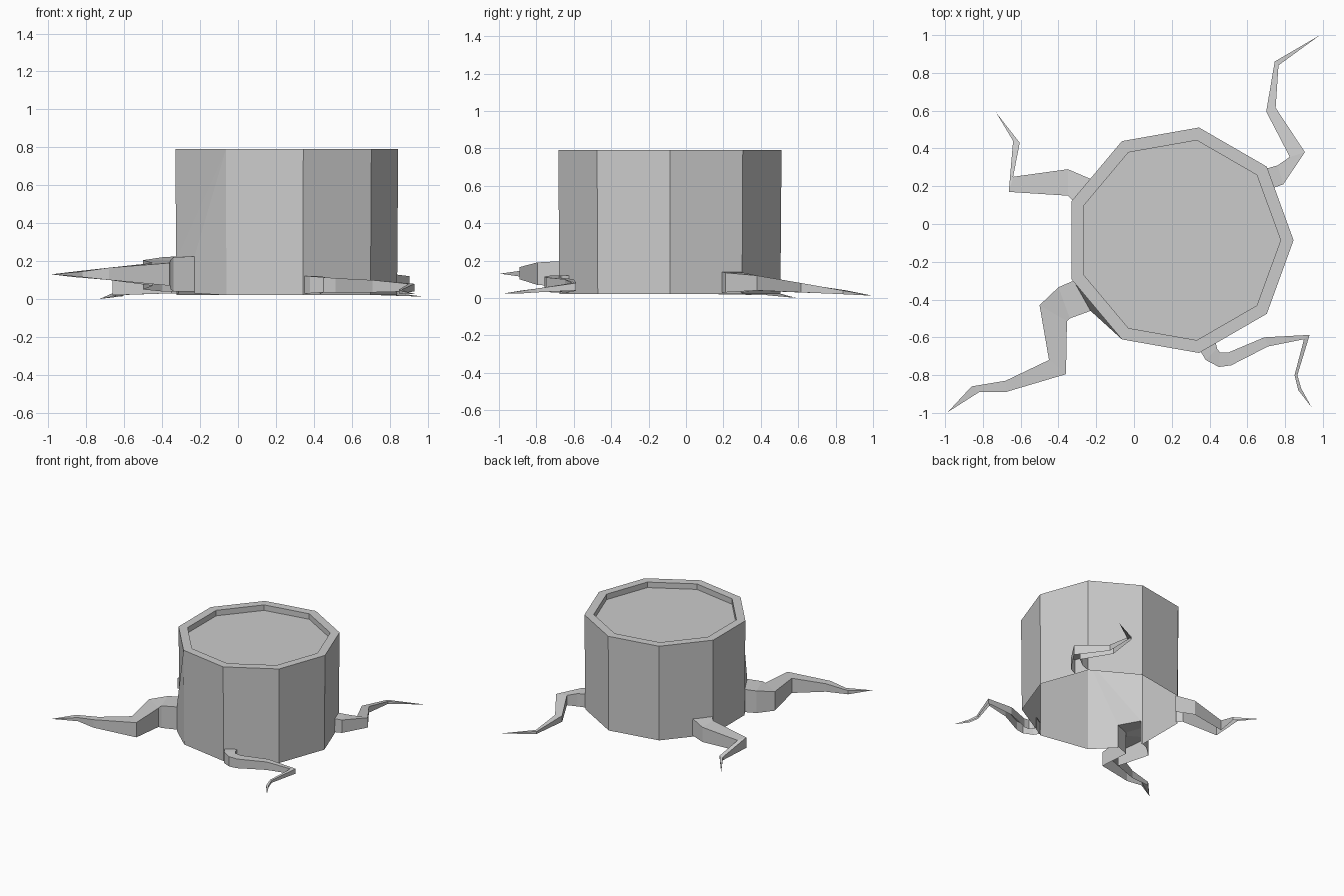
import bpy, bmesh
from math import sin, cos, tau

CX, CY, SIDES = 0.239, -0.086, 9


def finish(bm, name):
    mesh = bpy.data.meshes.new(name)
    bm.to_mesh(mesh)
    bm.free()
    obj = bpy.data.objects.new(name, mesh)
    bpy.context.collection.objects.link(obj)
    return obj


# Nine-sided hollow trunk: wall, rim and recessed cut surface, open below
def trunk():
    bm = bmesh.new()
    rings = []
    for r, z in [(0.60, 0.02), (0.606, 0.79), (0.537, 0.79), (0.537, 0.745)]:
        rings.append([bm.verts.new((CX + r * cos(tau * i / SIDES),
                                    CY + r * sin(tau * i / SIDES), z))
                      for i in range(SIDES)])
    for a, b in zip(rings, rings[1:]):
        for i in range(SIDES):
            j = (i + 1) % SIDES
            bm.faces.new((a[i], a[j], b[j], b[i]))
    bm.faces.new(rings[-1])

    # Cut the wall open where the big front left root joins
    wall = [f for f in bm.faces if rings[0][5] in f.verts and rings[0][6] in f.verts]
    bmesh.ops.delete(bm, geom=wall, context='FACES_ONLY')
    hole = [bm.verts.new(p) for p in ((-0.32, -0.30, 0.03), (-0.32, -0.30, 0.225),
                                      (-0.23, -0.46, 0.225), (-0.23, -0.46, 0.03))]
    b5, b6, t5, t6 = rings[0][5], rings[0][6], rings[1][5], rings[1][6]
    for f in ((b5, hole[0], hole[1], t5), (t5, hole[1], t6),
              (hole[1], hole[2], t6), (hole[2], hole[3], b6, t6)):
        bm.faces.new(f)
    bmesh.ops.recalc_face_normals(bm, faces=bm.faces[:])
    return finish(bm, "trunk")


# Root: open-bottomed channel (x1, y1, x2, y2, z low, z high) swept to a point
def root(name, stations, tip):
    bm = bmesh.new()
    rings = []
    for x1, y1, x2, y2, lo, hi in stations:
        rings.append([bm.verts.new(p) for p in
                      ((x1, y1, lo), (x1, y1, hi), (x2, y2, hi), (x2, y2, lo))])
    end = bm.verts.new(tip)
    for a, b in zip(rings, rings[1:]):
        for i in range(3):
            bm.faces.new((a[i], a[i + 1], b[i + 1], b[i]))
    for i in range(3):
        bm.faces.new((rings[-1][i], rings[-1][i + 1], end))
    # point the channel's top outwards
    bm.normal_update()
    if bm.faces[:][1].normal.z < 0:
        bmesh.ops.reverse_faces(bm, faces=bm.faces[:])
    return finish(bm, name)


trunk()

root("front_left_root", [
    (-0.32, -0.30, -0.23, -0.46, 0.04, 0.225),
    (-0.40, -0.335, -0.34, -0.50, 0.04, 0.22),
    (-0.50, -0.43, -0.355, -0.515, 0.05, 0.205),
    (-0.45, -0.72, -0.36, -0.795, 0.07, 0.19),
    (-0.68, -0.83, -0.68, -0.89, 0.10, 0.165),
    (-0.86, -0.86, -0.82, -0.89, 0.115, 0.145),
], (-0.985, -0.995, 0.13))

root("back_left_root", [
    (-0.21, 0.23, -0.315, 0.115, 0.03, 0.17),
    (-0.35, 0.29, -0.35, 0.15, 0.03, 0.15),
    (-0.64, 0.25, -0.663, 0.17, 0.02, 0.105),
    (-0.605, 0.43, -0.64, 0.44, 0.015, 0.04),
], (-0.73, 0.59, 0.0))

root("back_right_root", [
    (0.69, 0.29, 0.735, 0.19, 0.03, 0.14),
    (0.76, 0.31, 0.79, 0.21, 0.03, 0.135),
    (0.825, 0.355, 0.905, 0.38, 0.04, 0.12),
    (0.70, 0.595, 0.75, 0.615, 0.03, 0.08),
    (0.745, 0.86, 0.765, 0.84, 0.02, 0.04),
], (0.985, 1.0, 0.012))

root("front_right_root", [
    (0.35, -0.67, 0.43, -0.62, 0.03, 0.12),
    (0.38, -0.72, 0.44, -0.66, 0.03, 0.12),
    (0.45, -0.757, 0.455, -0.68, 0.035, 0.115),
    (0.515, -0.748, 0.50, -0.68, 0.035, 0.11),
    (0.71, -0.648, 0.69, -0.60, 0.035, 0.10),
    (0.90, -0.61, 0.93, -0.587, 0.04, 0.08),
    (0.85, -0.80, 0.865, -0.80, 0.03, 0.05),
    (0.87, -0.88, 0.885, -0.87, 0.025, 0.04),
], (0.94, -0.97, 0.025))
